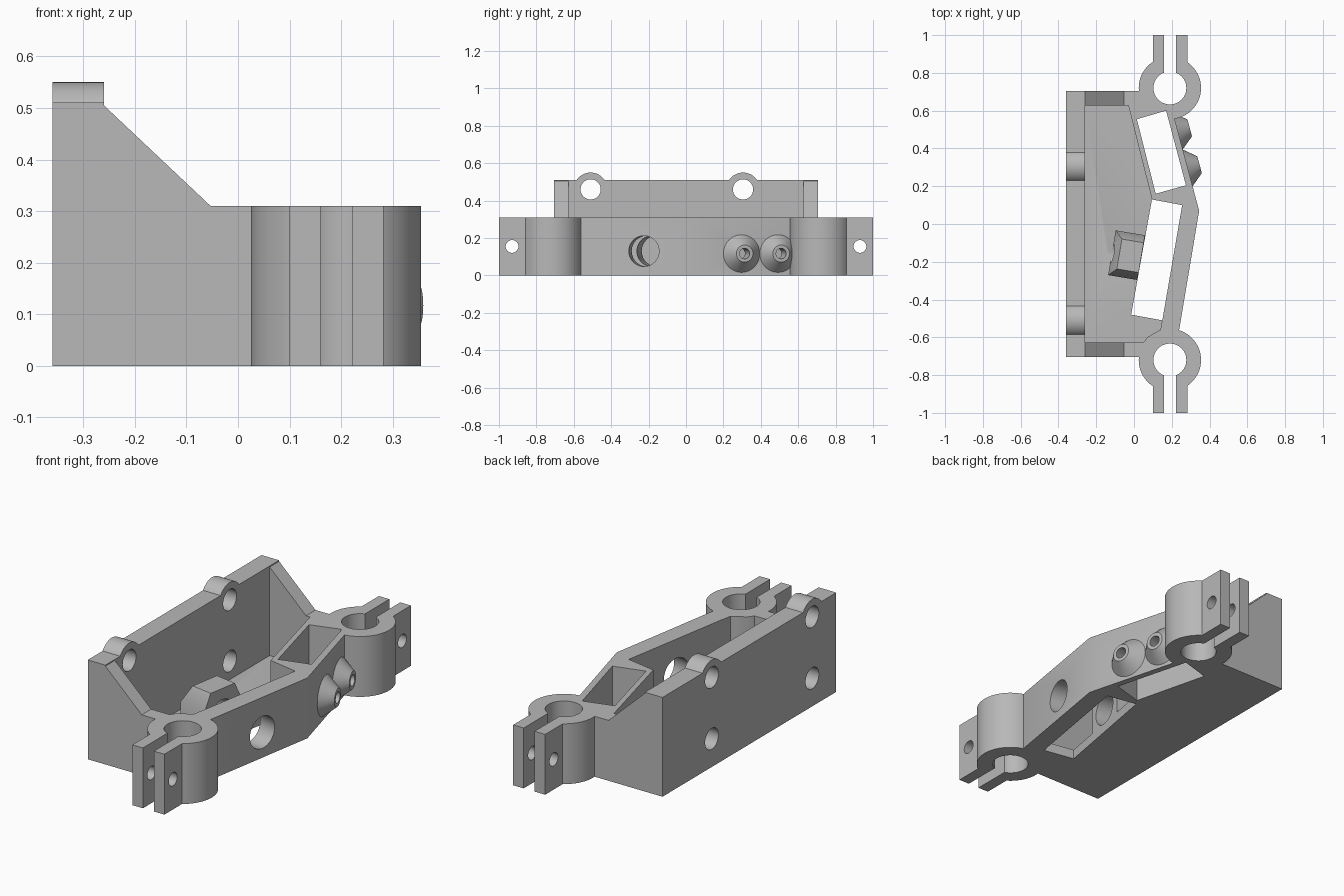
import bpy, bmesh
from math import radians
from mathutils import Vector, Matrix

cube = bpy.data.objects.get("Cube")
if cube:
    bpy.data.objects.remove(cube, do_unlink=True)

grey = bpy.data.materials.new("plain_grey")
grey.use_nodes = True
COLOUR = (0.48, 0.48, 0.48, 1)
grey.diffuse_color = COLOUR
grey.node_tree.nodes["Principled BSDF"].inputs["Base Color"].default_value = COLOUR

parts, cutters = [], []


def finish(name, bm, cutter=False):
    bmesh.ops.recalc_face_normals(bm, faces=bm.faces)
    mesh = bpy.data.meshes.new(name)
    bm.to_mesh(mesh)
    bm.free()
    mesh.materials.append(grey)
    ob = bpy.data.objects.new(name, mesh)
    bpy.context.collection.objects.link(ob)
    ob.hide_render = cutter
    (cutters if cutter else parts).append(ob)
    return ob


def prism(name, points, lo, hi, axis="z", cutter=False):
    """Extrude an outline: (x, y) along z, or (x, z) along y."""
    bm = bmesh.new()
    place = (lambda a, b, h: (a, b, h)) if axis == "z" else (lambda a, b, h: (a, h, b))
    face = bm.faces.new([bm.verts.new(place(a, b, lo)) for a, b in points])
    new = bmesh.ops.extrude_face_region(bm, geom=[face])["geom"]
    bmesh.ops.translate(bm, verts=[v for v in new if isinstance(v, bmesh.types.BMVert)],
                        vec=place(0, 0, hi - lo))
    return finish(name, bm, cutter)


def box(name, x0, x1, y0, y1, z0, z1, cutter=False):
    return prism(name, [(x0, y0), (x1, y0), (x1, y1), (x0, y1)], z0, z1, cutter=cutter)


def rod(name, start, end, r1, r2=None, cutter=False, sides=48):
    """Cylinder or cone between two points."""
    a, b = Vector(start), Vector(end)
    turn = (b - a).to_track_quat("Z", "Y").to_matrix().to_4x4()
    bm = bmesh.new()
    bmesh.ops.create_cone(bm, cap_ends=True, segments=sides, radius1=r1,
                          radius2=r1 if r2 is None else r2, depth=(b - a).length,
                          matrix=Matrix.Translation((a + b) / 2) @ turn)
    return finish(name, bm, cutter)


def cut(ob, *tools):
    for tool in tools:
        mod = ob.modifiers.new("cut", "BOOLEAN")
        mod.operation = "DIFFERENCE"
        mod.solver = "EXACT"
        mod.object = tool


H = 0.31      # height of the frame
END = 0.705   # half length of the tray

# Frame: floor, angled front beam and pocket, hollowed from one outline
frame = prism("frame", [(-.26, -END), (.19, -END), (.24, -.555), (.345, .07),
                        (.21, .575), (.19, END), (-.26, END)], 0, H)
tray = prism("tray_cutter", [(-.3, -.628), (.05, -.628), (.07, -.6), (.14, -.56),
                             (.255, .1), (.095, .13), (-.03, .628), (-.3, .628)],
             .05, .5, cutter=True)
slot = prism("floor_slot_cutter", [(.095, .13), (.255, .1), (.15, -.51), (-.015, -.48)],
             -.1, .5, cutter=True)
pocket = prism("pocket_cutter", [(.015, .555), (.17, .6), (.275, .205), (.115, .16)],
               -.1, .5, cutter=True)
cut(frame, tray, slot, pocket)

# Round port through the long beam and into the inner block
out = Vector((.985, -.165, 0)).normalized()
along = Vector((.165, .985, 0)).normalized()
port_at = Vector((.295, -.225, .13))
port = rod("port_cutter", port_at - out * .44, port_at + out * .1, .082, cutter=True)
cut(frame, port)

# Inner block with chamfered top, open towards the beam
bm = bmesh.new()
rings = []
for z, inset in ((.01, 0), (.19, 0), (.27, .04)):
    ring = []
    for u, v in ((0, -1), (0, 1), (-1, 1), (-1, -1)):
        p = Vector((.038, -.178, z)) + out * u * (.157 - inset) + along * v * (.12 - inset)
        ring.append(bm.verts.new(p))
    rings.append(ring)
for low, high in zip(rings, rings[1:]):
    for i in range(4):
        j = (i + 1) % 4
        bm.faces.new((low[i], low[j], high[j], high[i]))
bm.faces.new(rings[0])
bm.faces.new(rings[-1])
cut(finish("inner_block", bm), port)

# Cone nozzles on the short beam
facing = Vector((.966, .258, 0)).normalized()
for label, y in (("front", .297), ("rear", .492)):
    base = Vector((.345 - (y - .07) * .267, y, .117))
    nozzle = rod(label + "_nozzle", base - facing * .015, base + facing * .065, .113, .046)
    bore = rod(label + "_nozzle_cutter", base - facing * .06, base + facing * .12, .028,
               cutter=True)
    cut(nozzle, bore)
    cut(frame, bore)

# Back wall with round lugs and mounting holes
wall = box("back_wall", -.36, -.26, -END, END, 0, .51)
for label, y in (("front", -.51), ("rear", .305)):
    lug = rod(label + "_lug", (-.36, y, .46), (-.26, y, .46), .09)
    for z in (.46, .145):
        hole = rod("mount_hole_cutter", (-.45, y, z), (-.2, y, z), .054, cutter=True)
        cut(wall, hole)
        if z > .3:
            cut(lug, hole)

# End walls and split clamps, mirrored front to rear
for label, s in (("front", -1), ("rear", 1)):
    prism(label + "_end_wall", [(-.3, .01), (-.3, .505), (-.26, .505), (-.05, .307),
                                (.03, .307), (.03, .01)],
          *sorted((s * .628, s * END)), axis="y")
    y = s * .72
    clamp = rod(label + "_clamp", (.19, y, 0), (.19, y, H), .165, sides=64)
    bore = rod(label + "_bore_cutter", (.19, y, -.1), (.19, y, .5), .087, cutter=True)
    slit = box(label + "_slit_cutter", .16, .222, *sorted((y, s * 1.1)), -.1, .5, cutter=True)
    cut(clamp, bore, slit)
    # Clamp ring must not fill the pocket or the tray slot
    cut(clamp, pocket if s > 0 else slot)
    cut(frame, bore)
    bolt = rod(label + "_bolt_cutter", (0, s * .93, .155), (.4, s * .93, .155), .034, cutter=True)
    for side, x in (("right", .1), ("left", .222)):
        tab = box(label + "_" + side + "_tab", x, x + .06, *sorted((s * .82, s)), 0, H)
        cut(tab, bolt)

# Bake the cuts, shade, and drop the cutters
bpy.context.view_layer.update()
graph = bpy.context.evaluated_depsgraph_get()
baked = [(ob, bpy.data.meshes.new_from_object(ob.evaluated_get(graph))) for ob in parts]
for ob, mesh in baked:
    ob.modifiers.clear()
    ob.data = mesh
for ob in cutters:
    bpy.data.objects.remove(ob, do_unlink=True)
bpy.ops.object.select_all(action="DESELECT")
for ob in parts:
    ob.select_set(True)
bpy.context.view_layer.objects.active = frame
bpy.ops.object.shade_smooth_by_angle(angle=radians(30))
